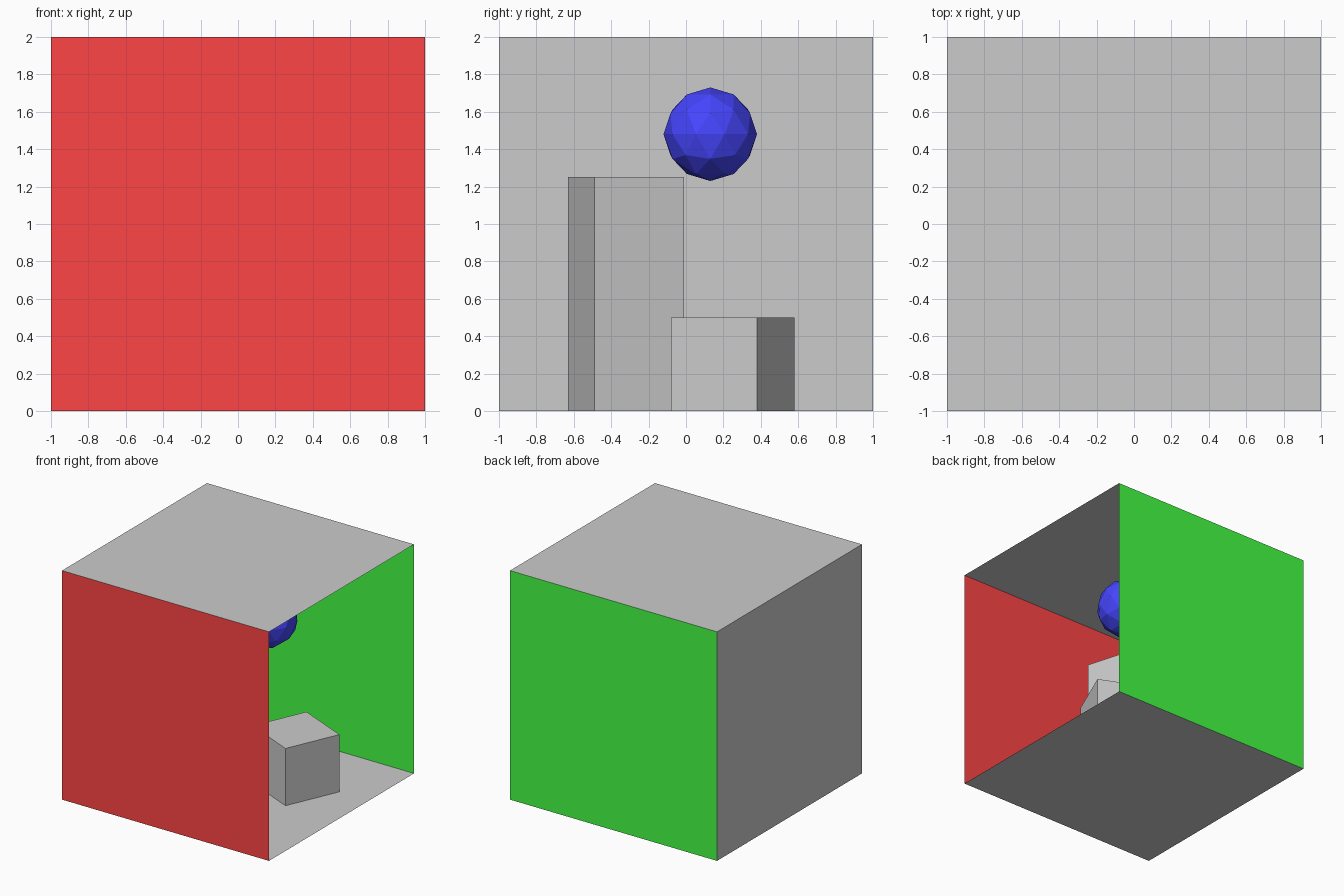
import bpy
from math import radians, pi

if "Cube" in bpy.data.objects:
    bpy.data.objects.remove(bpy.data.objects["Cube"])


def paint(obj, name, rgb):
    mat = bpy.data.materials.new(name)
    mat.diffuse_color = (*rgb, 1)
    mat.use_nodes = True
    mat.node_tree.nodes["Principled BSDF"].inputs["Base Color"].default_value = mat.diffuse_color
    obj.data.materials.append(mat)


def panel(name, loc, rot, rgb=None):
    bpy.ops.mesh.primitive_plane_add(size=2, location=loc, rotation=rot)
    obj = bpy.context.object
    obj.name = name
    if rgb:
        paint(obj, name + "_colour", rgb)
    return obj


def block(name, x, y, side, height, angle):
    bpy.ops.mesh.primitive_cube_add(size=1, location=(x, y, height / 2),
                                    rotation=(0, 0, radians(angle)))
    obj = bpy.context.object
    obj.name = name
    obj.scale = (side, side, height)
    return obj


# Room: five thin panels facing inwards, open on the right (+x)
panel("floor", (0, 0, 0), (0, 0, 0))
panel("ceiling", (0, 0, 2), (pi, 0, 0))
panel("left_wall", (-1, 0, 1), (0, pi / 2, 0))
panel("front_wall", (0, -1, 1), (-pi / 2, 0, 0), (1, 0.06, 0.06))
panel("back_wall", (0, 1, 1), (pi / 2, 0, 0), (0.06, 1, 0.06))

# Blocks standing on the floor
block("short_block", 0.385, 0.25, 0.5, 0.5, -23.6)
block("tall_block", -0.22, -0.32, 0.5, 1.25, 16.3)

# Floating faceted ball
bpy.ops.mesh.primitive_ico_sphere_add(subdivisions=2, radius=0.25,
                                      location=(0.19, 0.13, 1.48))
ball = bpy.context.object
ball.name = "ball"
paint(ball, "ball_colour", (0.06, 0.06, 1))
